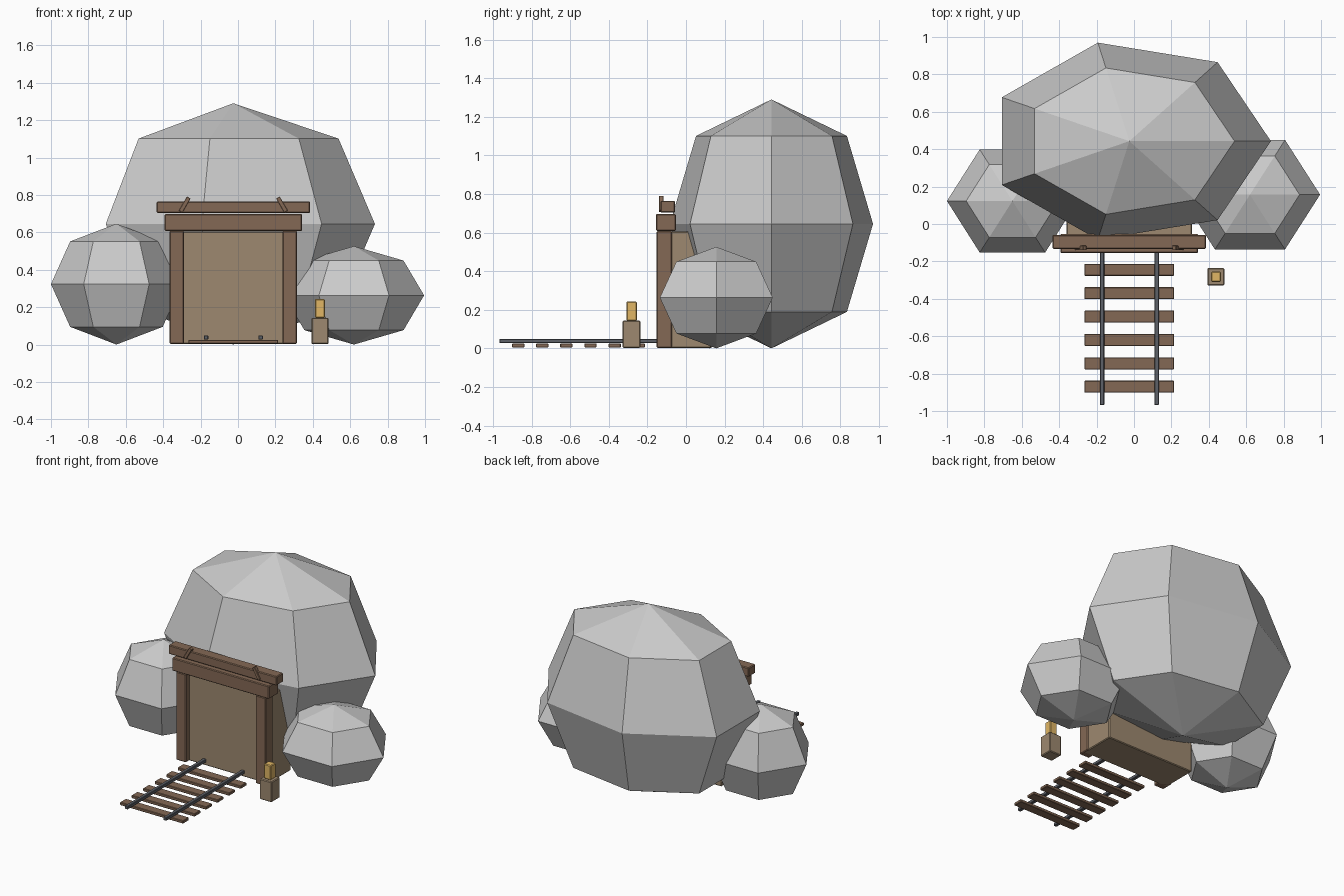
import bpy, bmesh
from math import cos, sin, pi, radians

if "Cube" in bpy.data.objects:
    bpy.data.objects.remove(bpy.data.objects["Cube"])


def material(name, rgb):
    m = bpy.data.materials.new(name)
    m.diffuse_color = (*rgb, 1)
    m.use_nodes = True
    m.node_tree.nodes["Principled BSDF"].inputs["Base Color"].default_value = m.diffuse_color
    return m


WOOD = material("timber", (0.23, 0.14, 0.09))
TAN = material("tan_boards", (0.34, 0.25, 0.16))
IRON = material("iron", (0.11, 0.12, 0.14))
GLOW = material("lamp_glow", (0.75, 0.47, 0.13))


def finish(name, bm, mat=None):
    bmesh.ops.recalc_face_normals(bm, faces=bm.faces)
    me = bpy.data.meshes.new(name)
    bm.to_mesh(me)
    bm.free()
    ob = bpy.data.objects.new(name, me)
    bpy.context.collection.objects.link(ob)
    if mat:
        me.materials.append(mat)
    return ob


def box(name, x, y, z, mat, bevel=0.005):
    """Box from (min, max) ranges with slightly chamfered edges."""
    bm = bmesh.new()
    bmesh.ops.create_cube(bm, size=1)
    size = [r[1] - r[0] for r in (x, y, z)]
    bmesh.ops.scale(bm, vec=size, verts=bm.verts)
    if bevel:
        bmesh.ops.bevel(bm, geom=bm.edges[:], offset=bevel, segments=1,
                        affect='EDGES')
    ob = finish(name, bm, mat)
    ob.location = [(r[0] + r[1]) / 2 for r in (x, y, z)]
    return ob


def boulder(name, centre, radii, sides, ratio):
    """Low-poly rock: two poles and three rings."""
    bm = bmesh.new()
    cx, cy, cz = centre
    rx, ry, rz = radii
    rings = []
    for h, s in ((-0.707, ratio), (0, 1), (0.707, ratio)):
        rings.append([bm.verts.new((cx + rx * s * cos(2 * pi * i / sides),
                                    cy + ry * s * sin(2 * pi * i / sides),
                                    cz + rz * h)) for i in range(sides)])
    low = bm.verts.new((cx, cy, cz - rz))
    high = bm.verts.new((cx, cy, cz + rz))
    for i in range(sides):
        j = (i + 1) % sides
        bm.faces.new((low, rings[0][j], rings[0][i]))
        bm.faces.new((high, rings[2][i], rings[2][j]))
        for a, b in zip(rings, rings[1:]):
            bm.faces.new((a[i], a[j], b[j], b[i]))
    return finish(name, bm)


# Rocks
boulder("main_boulder", (-0.025, 0.443, 0.645), (0.757, 0.54, 0.645), 7, 0.743)
boulder("left_boulder", (-0.65, 0.123, 0.323), (0.35, 0.318, 0.323), 6, 0.707)
boulder("right_boulder", (0.62, 0.157, 0.263), (0.375, 0.338, 0.263), 6, 0.707)

# Boarded entrance and its timber frame
CX = -0.025
box("entrance_block", (CX - 0.335, CX + 0.335), (-0.115, 0.13), (0.003, 0.605), TAN)
for side, s in (("left", -1), ("right", 1)):
    x = CX + s * 0.302
    box(side + "_post", (x - 0.038, x + 0.038), (-0.152, -0.072), (0.003, 0.608), WOOD)
    # Slanted peg over the top beam
    px = CX + s * 0.26
    peg = box(side + "_peg", (px - 0.011, px + 0.011), (-0.14, -0.116),
              (0.705, 0.792), WOOD, 0.002)
    peg.rotation_euler.y = radians(-30 * s)
box("lintel", (CX - 0.368, CX + 0.368), (-0.155, -0.053), (0.608, 0.697), WOOD)
box("top_beam", (CX - 0.41, CX + 0.41), (-0.133, -0.058), (0.703, 0.765), WOOD)

# Track
for i in range(6):
    y = -0.245 - 0.125 * i
    box("sleeper", (CX - 0.24, CX + 0.24), (y - 0.032, y + 0.032),
        (0.005, 0.025), WOOD, 0.003)
for s in (-1, 1):
    x = CX + s * 0.146
    box("rail", (x - 0.012, x + 0.012), (-0.968, -0.115), (0.027, 0.049), IRON, 0.003)

# Lamp on a stand
box("lamp_stand", (0.392, 0.484), (-0.328, -0.236), (0.003, 0.143), TAN)
box("lamp", (0.411, 0.465), (-0.309, -0.255), (0.143, 0.243), GLOW)
